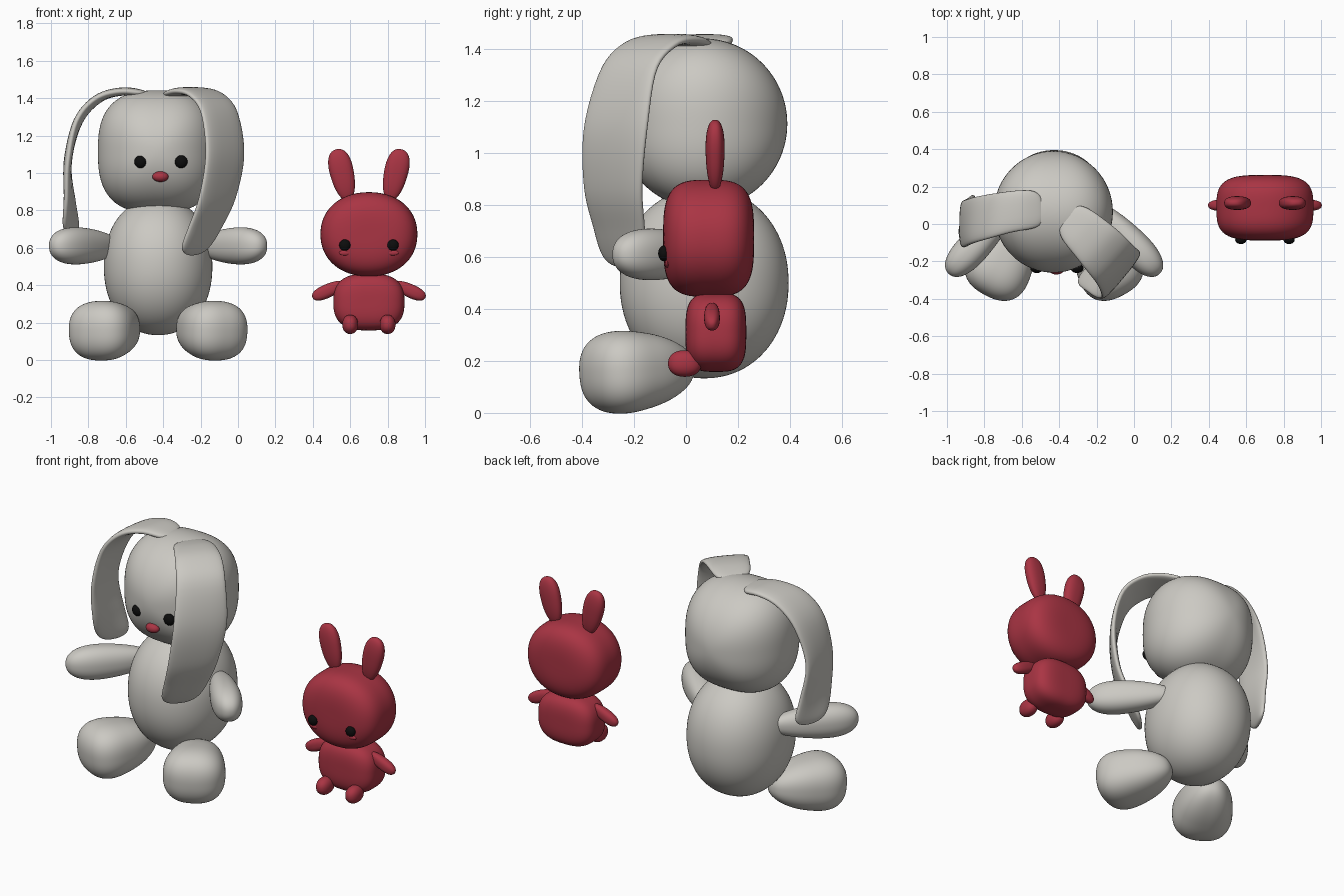
import bpy, bmesh, math
from mathutils import Vector

if "Cube" in bpy.data.objects:
    bpy.data.objects.remove(bpy.data.objects["Cube"])


def material(name, rgb):
    m = bpy.data.materials.new(name)
    m.diffuse_color = (*rgb, 1)
    m.use_nodes = True
    m.node_tree.nodes["Principled BSDF"].inputs["Base Color"].default_value = m.diffuse_color
    return m


GREY = material("warm grey", (0.60, 0.585, 0.545))
RED = material("soft red", (0.40, 0.035, 0.057))
BLACK = material("black", (0.004, 0.004, 0.004))


def finish(bm, name, mat):
    bmesh.ops.recalc_face_normals(bm, faces=bm.faces)
    for f in bm.faces:
        f.smooth = True
    me = bpy.data.meshes.new(name)
    bm.to_mesh(me)
    bm.free()
    me.materials.append(mat)
    ob = bpy.data.objects.new(name, me)
    bpy.context.collection.objects.link(ob)
    return ob


def blob(name, mat, loc, r, sec=2.0, axis=2.0, taper=0.0, rot=(0, 0, 0)):
    """Rounded superellipsoid; local -y is the fat end when tapered."""
    bm = bmesh.new()
    bmesh.ops.create_icosphere(bm, subdivisions=5, radius=1)
    for v in bm.verts:
        x, y, z = v.co
        ring = (abs(x) ** sec + abs(z) ** sec) ** (axis / sec)
        p = v.co * (ring + abs(y) ** axis) ** (-1 / axis)
        k = 1 - taper * p.y
        v.co = (p.x * r[0] * k, p.y * r[1], p.z * r[2] * k)
    ob = finish(bm, name, mat)
    ob.location = loc
    ob.rotation_euler = [math.radians(a) for a in rot]
    return ob


def pair(name, mat, cx, off, r, sec=2.0, axis=2.0, taper=0.0, rot=(0, 0, 0)):
    """Left and right copies mirrored about x = cx."""
    for s, side in ((1, "right"), (-1, "left")):
        blob(f"{name}_{side}", mat, (cx + s * off[0], off[1], off[2]), r,
             sec, axis, taper, (rot[0], s * rot[1], s * rot[2]))


def spline(pts, u):
    """Catmull-Rom through pts, u in 0..1."""
    n = len(pts) - 1
    i = min(int(u * n), n - 1)
    t = u * n - i
    b, c = pts[i], pts[i + 1]
    a = pts[i - 1] if i else b * 2 - c
    d = pts[i + 2] if i + 2 <= n else c * 2 - b
    return 0.5 * (2 * b + (c - a) * t + (2 * a - 5 * b + 4 * c - d) * t * t
                  + (3 * b - a - 3 * c + d) * t ** 3)


def floppy_ear(name, path, widths, thick=0.022, steps=56, seg=28):
    """Flat ribbon swept along path; widths are half-width vectors (x, y)."""
    path = [Vector(p) for p in path]
    widths = [Vector((*w, 0)) for w in widths]
    bm = bmesh.new()
    rings = []
    for i in range(steps + 1):
        u = 0.5 - 0.5 * math.cos(math.pi * i / steps)
        c, w = spline(path, u), spline(widths, u)
        tan = spline(path, min(u + 0.01, 1)) - spline(path, max(u - 0.01, 0))
        n = tan.cross(w).normalized() * thick
        f = max(0.04, (1 - abs(2 * u - 1) ** 16) ** 0.5)
        ring = []
        for j in range(seg):
            a = 2 * math.pi * j / seg
            ca, sa = (math.copysign(abs(q) ** 0.75, q)
                      for q in (math.cos(a), math.sin(a)))
            ring.append(bm.verts.new(c + (w * ca + n * sa) * f))
        rings.append(ring)
    for a, b in zip(rings, rings[1:]):
        for j in range(seg):
            k = (j + 1) % seg
            bm.faces.new((a[j], a[k], b[k], b[j]))
    bm.faces.new(rings[0])
    bm.faces.new(rings[-1])
    finish(bm, name, GREY)


# Large grey bunny
B = -0.427
blob("large_head", GREY, (B - 0.004, 0.065, 1.113), (0.318, 0.325, 0.328), sec=2.7)
blob("large_body", GREY, (B, 0.07, 0.50), (0.29, 0.325, 0.367), sec=2.15, axis=2.1)
pair("large_foot", GREY, B, (0.265, -0.18, 0.162), (0.165, 0.225, 0.15),
     sec=2.5, axis=2.4, taper=0.28, rot=(4, 0, 28))
pair("large_arm", GREY, B, (0.385, -0.075, 0.61), (0.082, 0.262, 0.094),
     sec=2.3, axis=2.2, taper=0.3, rot=(0, 0, 43))
pair("large_eye", BLACK, B + 0.015, (0.108, -0.237, 1.06), (0.034, 0.025, 0.034))
blob("large_nose", RED, (B + 0.012, -0.24, 0.98), (0.043, 0.03, 0.028))

# Drooping ears of the large bunny
floppy_ear("large_ear_right",
           [(-0.37, 0.05, 1.415), (-0.26, -0.05, 1.437), (-0.17, -0.14, 1.415),
            (-0.10, -0.22, 1.32), (-0.07, -0.27, 1.1), (-0.11, -0.28, 0.87),
            (-0.18, -0.255, 0.70), (-0.25, -0.235, 0.56)],
           [(0.06, 0.085), (0.08, 0.09), (0.09, 0.10), (0.095, 0.105),
            (0.10, 0.12), (0.095, 0.11), (0.085, 0.095), (0.075, 0.08)])
floppy_ear("large_ear_left",
           [(-0.48, 0.08, 1.42), (-0.62, 0.07, 1.435), (-0.75, 0.045, 1.395),
            (-0.855, 0.02, 1.275), (-0.91, 0.0, 1.06), (-0.90, 0.02, 0.85),
            (-0.89, 0.07, 0.67)],
           [(-0.01, 0.10), (0.01, 0.11), (0.015, 0.12), (0.01, 0.125),
            (0.0, 0.125), (0.02, 0.12), (0.05, 0.105)])

# Small red bunny
S = 0.70
blob("small_head", RED, (S, 0.087, 0.672), (0.259, 0.175, 0.225), sec=2.15, axis=3.4)
blob("small_body", RED, (S, 0.115, 0.31), (0.19, 0.117, 0.152), sec=2.7, axis=3.4)
pair("small_ear", RED, S, (0.142, 0.112, 0.99), (0.063, 0.14, 0.036),
     sec=2.4, axis=2.3, taper=0.15, rot=(-90, 13, 0))
pair("small_arm", RED, S, (0.215, 0.10, 0.372), (0.03, 0.095, 0.036),
     sec=2.4, axis=2.3, taper=0.1, rot=(24, 0, 90))
pair("small_foot", RED, S, (0.10, -0.005, 0.19), (0.042, 0.064, 0.051),
     sec=2.2, axis=2.2)
pair("small_eye", BLACK, S, (0.129, -0.085, 0.614), (0.03, 0.022, 0.03))
pair("small_cheek", RED, S, (0.129, -0.073, 0.573), (0.03, 0.008, 0.014))
